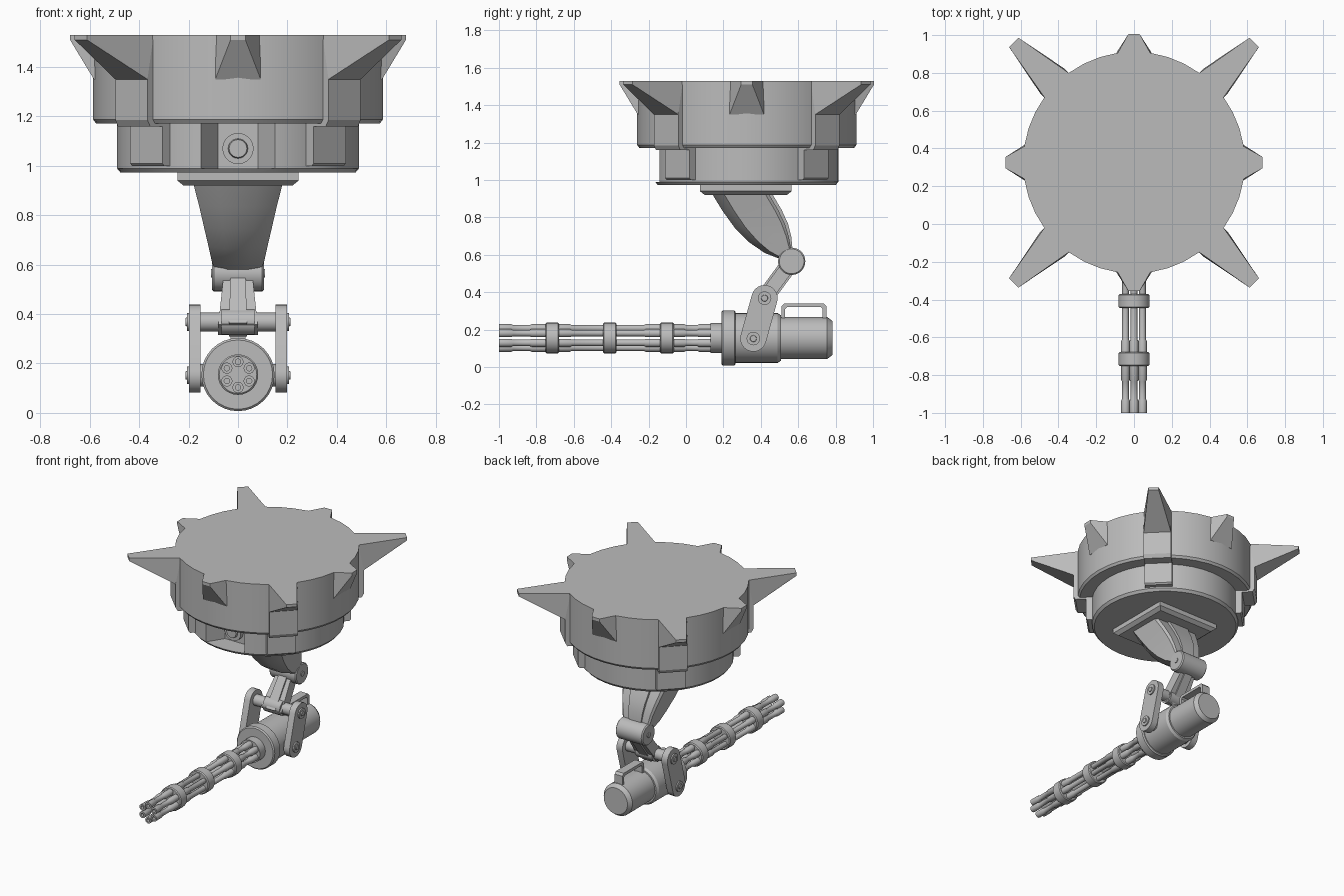
import bpy, bmesh, math
from mathutils import Vector, Matrix

if "Cube" in bpy.data.objects:
    bpy.data.objects.remove(bpy.data.objects["Cube"])

CY = 0.325      # centre of the ceiling mount in y
GZ = 0.155      # height of the gun axis

grey = bpy.data.materials.new("plain grey")
grey.diffuse_color = (0.5, 0.5, 0.5, 1)
grey.use_nodes = True
grey.node_tree.nodes["Principled BSDF"].inputs["Base Color"].default_value = grey.diffuse_color


def finish(name, bm, smooth=True):
    bmesh.ops.recalc_face_normals(bm, faces=bm.faces)
    me = bpy.data.meshes.new(name)
    bm.to_mesh(me)
    bm.free()
    ob = bpy.data.objects.new(name, me)
    bpy.context.collection.objects.link(ob)
    me.materials.append(grey)
    if smooth:
        bpy.ops.object.select_all(action='DESELECT')
        ob.select_set(True)
        bpy.context.view_layer.objects.active = ob
        bpy.ops.object.shade_smooth_by_angle(angle=math.radians(32))
    return ob


def lathe(name, profile, axis='Z', centre=(0, 0, 0), seg=32):
    """Spin (radius, distance) points round an axis; open ends are capped."""
    bm = bmesh.new()
    rings = []
    for r, t in profile:
        ring = []
        for i in range(seg):
            a = 2 * math.pi * i / seg
            c, s = r * math.cos(a), r * math.sin(a)
            p = {'X': (t, c, s), 'Y': (c, t, s), 'Z': (c, s, t)}[axis]
            ring.append(bm.verts.new(Vector(p) + Vector(centre)))
        rings.append(ring)
    for a, b in zip(rings, rings[1:]):
        for i in range(seg):
            j = (i + 1) % seg
            bm.faces.new((a[i], a[j], b[j], b[i]))
    bm.faces.new(rings[0])
    bm.faces.new(rings[-1])
    return finish(name, bm)


def hull(name, points, matrix=Matrix()):
    bm = bmesh.new()
    for p in points:
        bm.verts.new(matrix @ Vector(p))
    bmesh.ops.convex_hull(bm, input=bm.verts)
    bmesh.ops.dissolve_limit(bm, angle_limit=0.01, verts=bm.verts, edges=bm.edges)
    return finish(name, bm, False)


def prism(name, outline, x0, x1, matrix=Matrix(), smooth=True):
    """Extrude a (y, z) outline from x0 to x1."""
    bm = bmesh.new()
    a = [bm.verts.new(matrix @ Vector((x0, y, z))) for y, z in outline]
    b = [bm.verts.new(matrix @ Vector((x1, y, z))) for y, z in outline]
    n = len(a)
    for i in range(n):
        j = (i + 1) % n
        bm.faces.new((a[i], a[j], b[j], b[i]))
    bm.faces.new(a)
    bm.faces.new(b)
    return finish(name, bm, smooth)


def loft(name, sections):
    """Skin a list of equal-length closed cross-sections."""
    bm = bmesh.new()
    rings = [[bm.verts.new(p) for p in s] for s in sections]
    n = len(rings[0])
    for a, b in zip(rings, rings[1:]):
        for i in range(n):
            j = (i + 1) % n
            bm.faces.new((a[i], a[j], b[j], b[i]))
    bm.faces.new(rings[0])
    bm.faces.new(rings[-1])
    return finish(name, bm)


# Ceiling mount drums
mount = (0, CY, 0)
lathe("upper_drum", [(0.587, 1.53), (0.587, 1.188), (0.575, 1.172)], 'Z', mount, 40)
lower = lathe("lower_drum", [(0.49, 1.2), (0.49, 0.99), (0.475, 0.972)], 'Z', mount, 40)

# Front recess with a round sensor
cutter = hull("recess_cutter", [(s * w, y, z) for s in (-1, 1) for z in (0.99, 1.3)
                                for w, y in ((0.08, -0.03), (0.175, -0.18))])
cutter.hide_render = True
mod = lower.modifiers.new("recess", 'BOOLEAN')
mod.object = cutter
mod.operation = 'DIFFERENCE'
mod.solver = 'EXACT'
bpy.context.view_layer.objects.active = lower
bpy.ops.object.modifier_apply(modifier="recess")
bpy.data.objects.remove(cutter)
lathe("recess_sensor", [(0.063, -0.01), (0.063, -0.06), (0.04, -0.06), (0.036, -0.075)],
      'Y', (0, 0, 1.07), 24)

# Spikes round the rim: small on the axes, large with ribs on the diagonals
for k in range(8):
    m = Matrix.Translation((0, CY, 0)) @ Matrix.Rotation(k * math.pi / 4, 4, 'Z')
    big = k % 2
    base, tip, foot, wt = (0.575, 0.9, 0.61, 0.035) if big else (0.57, 0.68, 0.583, 0.03)
    pts = []
    for s in (-1, 1):
        pts += [(s * 0.092, 0.5, 1.53), (s * 0.092, base, 1.53), (s * wt, tip, 1.53),
                (s * wt, tip, 1.51), (s * 0.092, foot, 1.35), (s * 0.092, 0.5, 1.35)]
    hull("large_spike" if big else "small_spike", pts, m)
    if big:
        prism("mount_rib", [(0.45, 1.36), (0.61, 1.36), (0.61, 1.185), (0.595, 1.16),
                            (0.525, 1.16), (0.525, 1.01), (0.515, 1.0), (0.45, 1.0)],
              -0.092, 0.092, m, False)

# Square base plate with a chamfered lower edge
hull("base_plate", [(sx * w, 0.32 + sy * w, z) for sx in (-1, 1) for sy in (-1, 1)
                    for w, z in ((0.245, 0.98), (0.245, 0.94), (0.22, 0.92))])

# Curved upper arm: front edge, back edge and half width at each station
stations = [((0.14, 0.925), (0.455, 0.925), 0.18), ((0.195, 0.835), (0.505, 0.84), 0.157),
            ((0.26, 0.745), (0.54, 0.765), 0.137), ((0.34, 0.665), (0.558, 0.70), 0.119),
            ((0.42, 0.61), (0.565, 0.645), 0.107), ((0.51, 0.575), (0.57, 0.60), 0.095)]
arm, strip = [], []
for f, b, w in stations:
    def at(x, t):
        return (x, f[0] + (b[0] - f[0]) * t, f[1] + (b[1] - f[1]) * t)
    arm.append([at(-0.45 * w, 0), at(0.45 * w, 0), at(w, 0.2), at(w, 0.9),
                at(0.9 * w, 0.96), at(-0.9 * w, 0.96), at(-w, 0.9), at(-w, 0.2)])
    strip.append([at(-0.45 * w, 0.8), at(0.45 * w, 0.8), at(0.45 * w, 1.02), at(-0.45 * w, 1.02)])
loft("upper_arm", arm)
loft("upper_arm_strip", strip)

# Elbow joint
elbow = (0, 0.565, 0.565)
lathe("elbow_joint", [(0.066, -0.105), (0.073, -0.098), (0.073, 0.098), (0.066, 0.105)],
      'X', elbow, 28)
lathe("elbow_pin", [(0.018, -0.11), (0.018, 0.11)], 'X', elbow, 16)

# Tapered lower link and its raised centre strip
YW, ZW = 0.42, 0.368
d = Vector((0, YW - 0.565, ZW - 0.565)).normalized()
n = Vector((0, -d.z, d.y))
top, low = Vector(elbow), Vector((0, YW, ZW)) + d * 0.04
for name, wt, wb, t in (("lower_link", 0.055, 0.08, 0.036), ("lower_link_strip", 0.03, 0.036, 0.046)):
    hull(name, [p + n * (s * t) + Vector((q * w, 0, 0)) for p, w in ((top, wt), (low, wb))
                for s in (-1, 1) for q in (-1, 1)])

# Wrist rod and sleeve
lathe("wrist_rod", [(0.038, -0.18), (0.038, 0.18)], 'X', (0, YW, ZW), 24)
lathe("wrist_sleeve", [(0.052, -0.066), (0.052, 0.066)], 'X', (0, YW, ZW), 24)

# Side plates with bolts
ends = [(YW, ZW), (0.36, 0.152)]
tilt = math.atan2(ends[0][1] - ends[1][1], ends[0][0] - ends[1][0]) - math.pi / 2
outline = []
for (y, z), start in zip(ends, (0, math.pi)):
    for i in range(13):
        a = tilt + start + math.pi * i / 12
        outline.append((y + 0.07 * math.cos(a), z + 0.07 * math.sin(a)))
for s in (-1, 1):
    prism("side_plate", outline, s * 0.152, s * 0.198)
    for y, z in ends:
        lathe("plate_bolt", [(0.036, s * 0.19), (0.036, s * 0.207), (0.018, s * 0.207),
                             (0.016, s * 0.213)], 'X', (0, y, z), 20)
lathe("gun_axle", [(0.045, -0.17), (0.045, 0.17)], 'X', (0, 0.36, 0.152), 20)

# Gun body
gun = (0, 0, GZ)
lathe("gun_body", [(0.14, 0.19), (0.148, 0.198), (0.148, 0.258), (0.14, 0.265), (0.133, 0.265),
                   (0.133, 0.49), (0.122, 0.507), (0.112, 0.507), (0.112, 0.755), (0.092, 0.782)],
      'Y', gun, 32)
lathe("barrel_hub", [(0.08, 0.13), (0.08, 0.2)], 'Y', gun, 28)

# Carry handle
prism("carry_handle", [(0.51, 0.25), (0.51, 0.325), (0.525, 0.34), (0.735, 0.34), (0.75, 0.325),
                       (0.75, 0.25), (0.73, 0.25), (0.73, 0.31), (0.72, 0.32), (0.54, 0.32),
                       (0.53, 0.31), (0.53, 0.25)], -0.03, 0.03, Matrix(), False)

# Six rotating barrels, hollow at the muzzle, thicker next to each clamp
T, t = 0.0225, 0.0175
profile = [(0.011, -0.94), (0.011, -1.0), (T, -1.0), (T, -0.935), (t, -0.925), (t, -0.835),
           (T, -0.825), (T, -0.62), (t, -0.61), (t, -0.225), (T, -0.215), (T, -0.01),
           (t, 0.0), (t, 0.06), (T, 0.07), (T, 0.15)]
for k in range(6):
    a = math.pi / 2 + k * math.pi / 3
    lathe("barrel", profile, 'Y', (0.052 * math.cos(a), 0, GZ + 0.052 * math.sin(a)), 14)

# Barrel clamps
for y in (-0.715, -0.408, -0.102):
    lathe("barrel_clamp", [(0.076, y - 0.037), (0.082, y - 0.031), (0.082, y + 0.031),
                           (0.076, y + 0.037)], 'Y', gun, 28)
